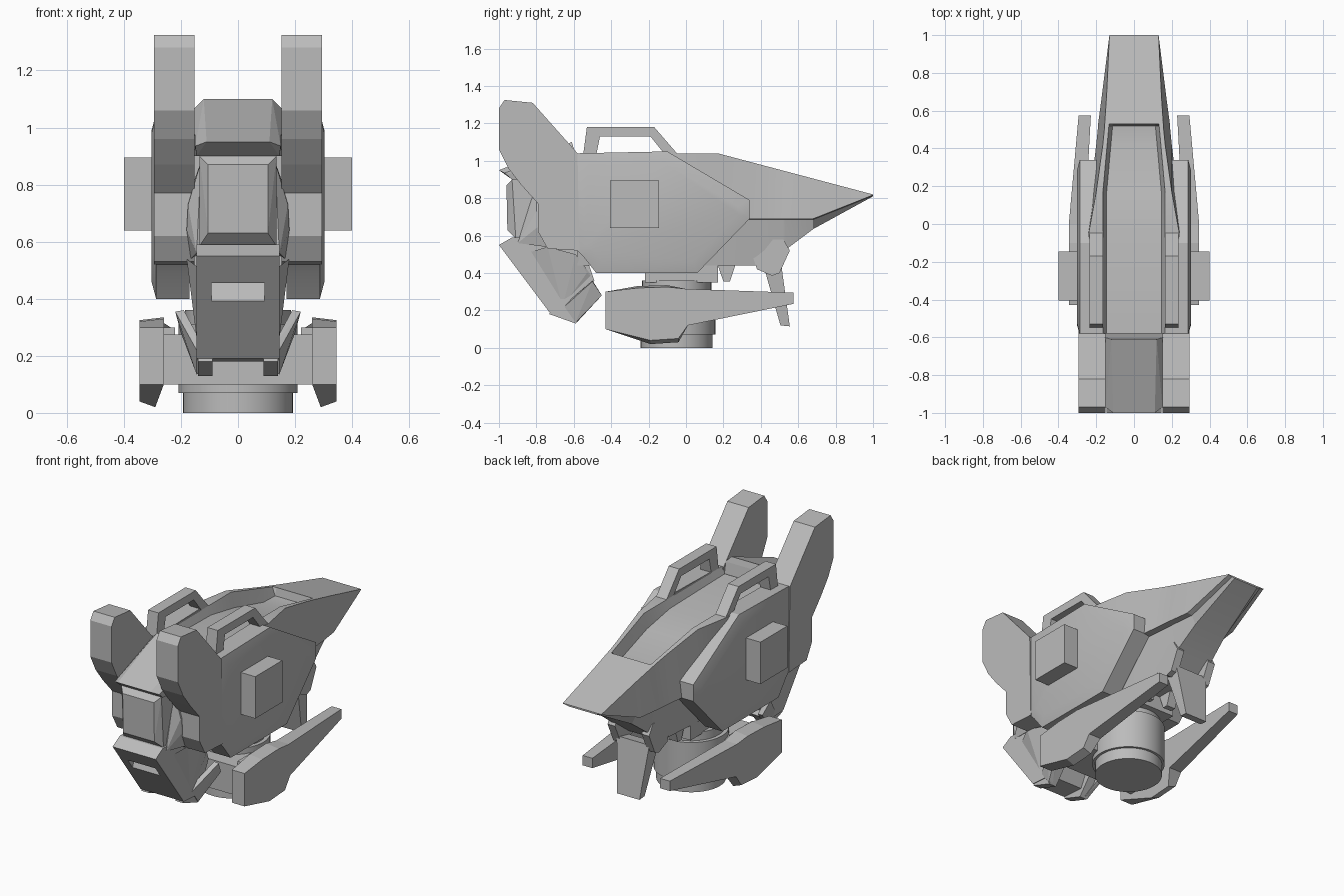
import bpy, bmesh, math
from mathutils import Matrix

if "Cube" in bpy.data.objects:
    bpy.data.objects.remove(bpy.data.objects["Cube"])

grey = bpy.data.materials.new("plain_grey")
grey.use_nodes = True
grey.diffuse_color = (.5, .5, .5, 1)
grey.node_tree.nodes["Principled BSDF"].inputs["Base Color"].default_value = grey.diffuse_color


def finish(name, bm, mirror=False):
    bmesh.ops.recalc_face_normals(bm, faces=bm.faces)
    mesh = bpy.data.meshes.new(name)
    bm.to_mesh(mesh)
    bm.free()
    mesh.materials.append(grey)
    ob = bpy.data.objects.new(name, mesh)
    bpy.context.collection.objects.link(ob)
    if mirror:
        ob.modifiers.new("mirror", 'MIRROR')
    return ob


def smooth(ob, degrees):
    bpy.ops.object.select_all(action='DESELECT')
    ob.select_set(True)
    bpy.context.view_layer.objects.active = ob
    bpy.ops.object.shade_smooth_by_angle(angle=math.radians(degrees))


def bridge(bm, ring, following):
    """Join two rings of vertices with quads."""
    for i in range(len(ring)):
        j = (i + 1) % len(ring)
        bm.faces.new((ring[i], ring[j], following[j], following[i]))


def slab_mesh(profile, inner_x, outer_x):
    """Extrude a (y, z) profile along x; the outer end is the last face."""
    bm = bmesh.new()
    inner = [bm.verts.new((inner_x, y, z)) for y, z in profile]
    outer = [bm.verts.new((outer_x, y, z)) for y, z in profile]
    bridge(bm, inner, outer)
    bm.faces.new(inner)
    bm.faces.new(outer)
    bmesh.ops.recalc_face_normals(bm, faces=bm.faces)
    return bm


def slab(name, profile, inner_x, outer_x, mirror=True):
    return finish(name, slab_mesh(profile, inner_x, outer_x), mirror)


def hull(name, points):
    """Convex solid around points on the left side, mirrored as a separate shell."""
    bm = bmesh.new()
    for p in points:
        bm.verts.new(p)
    bmesh.ops.convex_hull(bm, input=bm.verts)
    bmesh.ops.dissolve_limit(bm, angle_limit=math.radians(2), verts=bm.verts, edges=bm.edges)
    return finish(name, bm, mirror=True)


def centred_hull(name, points):
    """Convex solid spanning the centre line, from points on the left side."""
    bm = bmesh.new()
    for x, y, z in points:
        bm.verts.new((x, y, z))
        bm.verts.new((-x, y, z))
    bmesh.ops.convex_hull(bm, input=bm.verts)
    bmesh.ops.dissolve_limit(bm, angle_limit=math.radians(2), verts=bm.verts, edges=bm.edges)
    return finish(name, bm)


def box(name, x, y, z, mirror=False):
    corners = [(y[0], z[0]), (y[1], z[0]), (y[1], z[1]), (y[0], z[1])]
    return slab(name, corners, *x, mirror=mirror)


# Main shell: lofted sections whose roof, deck and keel follow straight slopes
# y, deck depth below the rim, rim width, side width, side height
sections = [(-.58, .04, .24, .255, .8), (-.05, .05, .24, .255, .75), (.17, .09, .2, .23, .69),
            (.42, .08, .165, .2, .69), (.52, .05, .155, .19, .69), (.53, 0, .155, .19, .69),
            (.68, 0, .145, .17, .69), (1, 0, .13, .13, .817)]
bm = bmesh.new()
rings = []
for y, depth, rim, side, side_z in sections:
    rim_z = min(1.04, 1.085 - .265 * y)
    deck = min(.165, .18 - .09 * y)
    keel_z = min(.81, max(.44, .125 + .75 * y))
    half = [(deck - .02, rim_z - depth), (deck, rim_z), (rim, rim_z), (side, side_z),
            (side * .8, side_z - .004), (side * .65, keel_z)]
    ring = half + [(-x, z) for x, z in reversed(half)]
    rings.append([bm.verts.new((x, y, z)) for x, z in ring])
for ring, following in zip(rings, rings[1:]):
    bridge(bm, ring, following)
bm.faces.new(rings[0])
bm.faces.new(rings[-1])
smooth(finish("main_shell", bm), 20)

# Side armour with a softly domed outer face, and square side blocks
bm = slab_mesh([(-.58, 1.04), (-.1, 1.05), (.34, .79), (.34, .69),
                (.06, .4), (-.48, .4), (-.55, .49), (-.59, .53)], .17, .287)
bm.faces.ensure_lookup_table()
bmesh.ops.inset_region(bm, faces=[bm.faces[-1]], thickness=.06, depth=.016, use_even_offset=True)
smooth(finish("side_armour", bm, mirror=True), 25)
box("side_block", (.28, .4), (-.405, -.145), (.64, .895), mirror=True)

# Tall front fins
slab("front_fin", [(-1, 1.06), (-1, 1.28), (-.97, 1.325), (-.82, 1.31), (-.58, 1.04),
                   (-.57, .52), (-.74, .53), (-.79, .62), (-.79, .77), (-.88, .87),
                   (-.95, .96)], .152, .295)

# Top handles
slab("top_handle", [(-.55, 1.03), (-.53, 1.18), (-.17, 1.18), (-.04, 1.03), (-.11, 1.03),
                    (-.19, 1.13), (-.46, 1.13), (-.48, 1.03)], .165, .235)

# Forehead, face block and cheeks
centred_hull("forehead", [(.12, -.61, 1.1), (.11, -1, .95), (.155, -.6, 1.065),
                          (.15, -.97, .935), (.145, -.93, .9), (.155, -.57, .9)])
centred_hull("face_block", [(.105, -.96, .87), (.105, -.955, .63), (.135, -.93, .9),
                            (.135, -.91, .585), (.135, -.56, .9), (.135, -.56, .585)])
hull("cheek", [(.13, -.88, .6), (.145, -.9, .56), (.18, -.8, .64), (.175, -.8, .73),
               (.165, -.75, .54), (.13, -.8, .88), (.13, -.6, .56), (.18, -.6, .74)])

# Chin with a slot cut in its sloping front
chin = slab("chin", [(-1, .55), (-.93, .59), (-.57, .59), (-.49, .36),
                     (-.58, .18), (-.73, .19)], -.145, .145, mirror=False)
cutter = slab("slot_cutter", [(-.883, .39), (-.86, .455), (-.97, .455)],
              -.093, .093, mirror=False)
cutter.hide_render = True
cutter.hide_viewport = True
cut = chin.modifiers.new("slot", 'BOOLEAN')
cut.operation = 'DIFFERENCE'
cut.object = cutter
slab("chin_foot", [(-.73, .18), (-.59, .13), (-.5, .24), (-.7, .3)], .09, .14)

# Jaw plates and the flared blades below them
hull("jaw_plate", [(.14, -.84, .51), (.14, -.66, .22), (.14, -.5, .38),
                   (.18, -.74, .54), (.175, -.59, .5), (.155, -.53, .4)])
hull("jaw_blade", [(.12, -.65, .23), (.145, -.65, .22), (.12, -.58, .14), (.145, -.59, .135),
                   (.19, -.5, .36), (.22, -.5, .355), (.2, -.45, .28), (.17, -.45, .28)])

# Lower side prongs: tapering inward to the rear, feet cut at an angle
bm = slab_mesh([(-.43, .3), (-.26, .33), (-.1, .335), (0, .315), (.575, .295), (.575, .235),
                (.01, .12), (-.04, .03), (-.19, .02), (-.43, .1)], .26, .345)
for v in bm.verts:
    outside = v.co.x > .3
    if v.co.z < .05:
        if outside:
            v.co.z += .02
        else:
            v.co.x += .03
    if v.co.z > .32 and outside:
        v.co.z -= .01
    if v.co.y > 0:
        v.co.x -= (.09 if outside else .055) * v.co.y
finish("side_prong", bm, mirror=True)
box("prong_crossbar", (-.27, .27), (-.34, -.08), (.1, .275))
box("prong_bracket", (.22, .27), (-.32, -.1), (.26, .3), mirror=True)

# Round neck: stacked discs of radius, bottom and top
bm = bmesh.new()
for radius, low, high in [(.193, 0, .08), (.208, .07, .31), (.185, .3, .36)]:
    centre = Matrix.Translation((0, -.05, (low + high) / 2))
    bmesh.ops.create_cone(bm, cap_ends=True, segments=40, radius1=radius, radius2=radius,
                          depth=high - low, matrix=centre)
smooth(finish("neck", bm), 30)
box("neck_mount", (-.15, .15), (-.22, .17), (.35, .45))

# Rear underside: teeth, hinge knobs and hanging flap
slab("rear_tooth", [(.1, .46), (.17, .44), (.2, .355), (.235, .355), (.27, .46)], .05, .11)
slab("hinge_knob", [(.36, .48), (.42, .58), (.52, .58), (.555, .52), (.5, .4),
                    (.46, .385), (.38, .42)], .09, .14)
centred_hull("rear_flap", [(.11, .42, .42), (.11, .51, .44), (.075, .505, .12),
                           (.075, .555, .115)])
